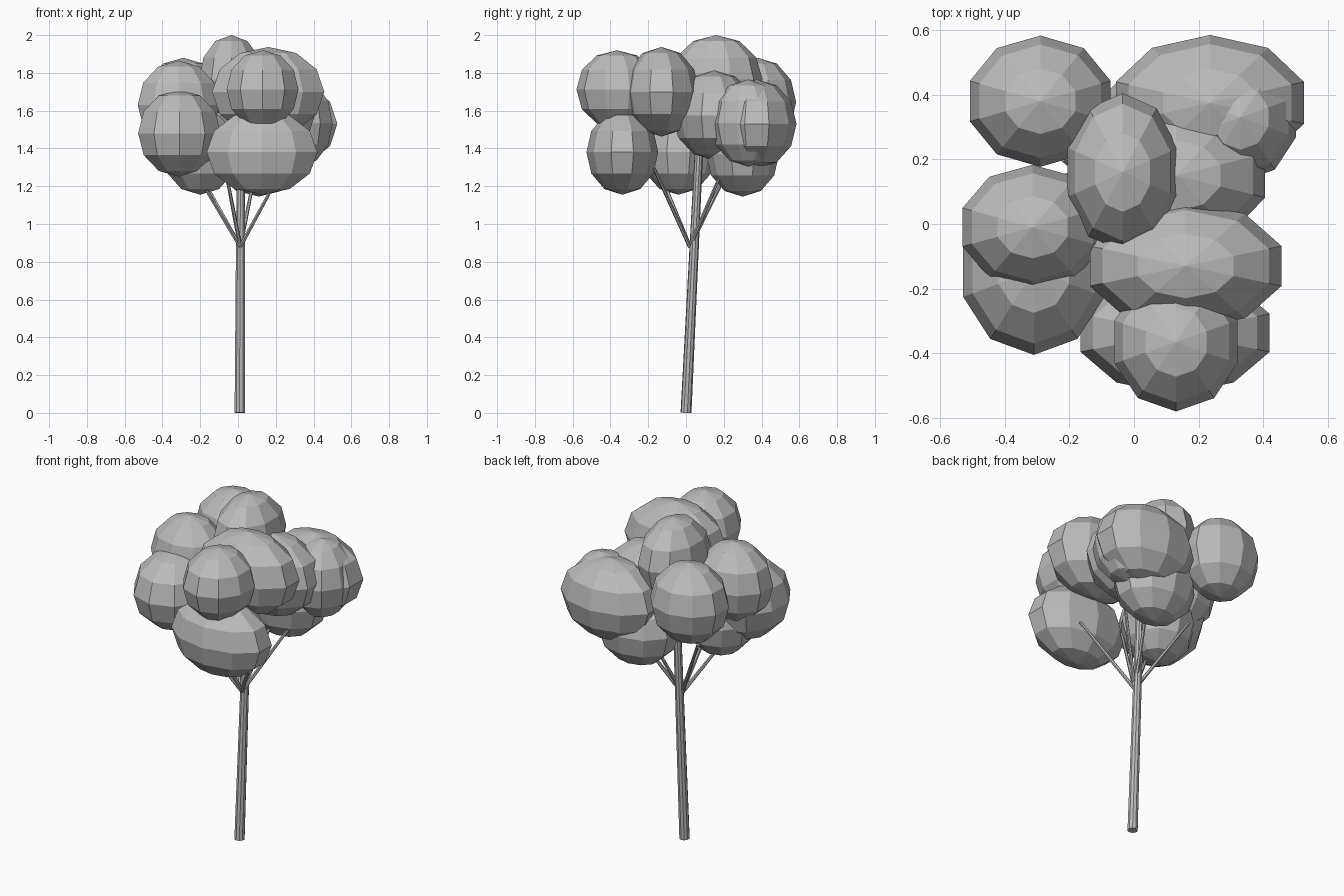
import bpy, bmesh, math
from mathutils import Vector, Matrix

cube = bpy.data.objects.get("Cube")
if cube:
    bpy.data.objects.remove(cube, do_unlink=True)

grey = bpy.data.materials.new("plain_grey")
grey.use_nodes = True
grey.diffuse_color = (0.5, 0.5, 0.5, 1)
shader = next(n for n in grey.node_tree.nodes if n.type == 'BSDF_PRINCIPLED')
shader.inputs["Base Color"].default_value = grey.diffuse_color


def finish(bm, name):
    bmesh.ops.recalc_face_normals(bm, faces=bm.faces)
    mesh = bpy.data.meshes.new(name)
    bm.to_mesh(mesh)
    bm.free()
    mesh.materials.append(grey)
    obj = bpy.data.objects.new(name, mesh)
    bpy.context.collection.objects.link(obj)
    return obj


def leaf_clump(name, centre, radii):
    """Flat-faced ball of ten segments and six rings, stretched to radii."""
    bm = bmesh.new()
    arc = [bm.verts.new((0, math.sin(math.pi * i / 6), math.cos(math.pi * i / 6)))
           for i in range(7)]
    edges = [bm.edges.new(pair) for pair in zip(arc, arc[1:])]
    bmesh.ops.spin(bm, geom=arc + edges, cent=(0, 0, 0), axis=(0, 0, 1),
                   angle=math.tau, steps=10)
    bmesh.ops.remove_doubles(bm, verts=bm.verts, dist=0.001)
    bmesh.ops.scale(bm, vec=radii, verts=bm.verts)
    bmesh.ops.translate(bm, vec=centre, verts=bm.verts)
    return finish(bm, name)


def limb(name, start, end, r_start, r_end, sides):
    """Tapered pole between two points."""
    start, end = Vector(start), Vector(end)
    along = end - start
    turn = along.to_track_quat('Z', 'Y').to_matrix().to_4x4()
    bm = bmesh.new()
    bmesh.ops.create_cone(bm, cap_ends=True, segments=sides, radius1=r_start,
                          radius2=r_end, depth=along.length,
                          matrix=Matrix.Translation((start + end) / 2) @ turn)
    return finish(bm, name)


# Trunk, leaning slightly back
limb("trunk", (0.01, 0, 0), (0.015, 0.07, 1.42), 0.029, 0.022, 10)

# Thin branches fanning out of the trunk
fork = (0.012, 0.02, 0.88)
tips = [(-0.24, -0.15, 1.3), (0.24, -0.17, 1.3), (0.24, 0.2, 1.3),
        (-0.22, 0.2, 1.3), (-0.08, -0.2, 1.36), (0.1, 0.24, 1.32)]
for i, tip in enumerate(tips):
    limb(f"branch_{i + 1}", fork, tip, 0.011, 0.008, 6)

# Foliage: centre and radii of each clump
clumps = {
    "crown": ((-0.035, 0.16, 1.765), (0.179, 0.245, 0.235)),
    "back_right": ((-0.29, 0.38, 1.645), (0.229, 0.203, 0.235)),
    "back_left": ((0.235, 0.375, 1.53), (0.306, 0.21, 0.235)),
    "side_left": ((0.33, 0.33, 1.535), (0.18, 0.2, 0.23)),
    "middle_right": ((-0.314, -0.01, 1.63), (0.228, 0.193, 0.235)),
    "front_right": ((-0.31, -0.145, 1.48), (0.23, 0.26, 0.23)),
    "middle_left": ((0.16, -0.13, 1.70), (0.312, 0.2, 0.237)),
    "front_top": ((0.13, -0.365, 1.712), (0.2, 0.215, 0.208)),
    "front_low": ((0.127, -0.337, 1.38), (0.308, 0.19, 0.225)),
    "centre": ((0.13, 0.15, 1.575), (0.29, 0.22, 0.237)),
    "back_low": ((0.11, 0.3, 1.37), (0.25, 0.193, 0.225)),
    "right_low": ((-0.2, -0.04, 1.38), (0.21, 0.2, 0.225)),
}
for place, (centre, radii) in clumps.items():
    leaf_clump("foliage_" + place, centre, radii)
